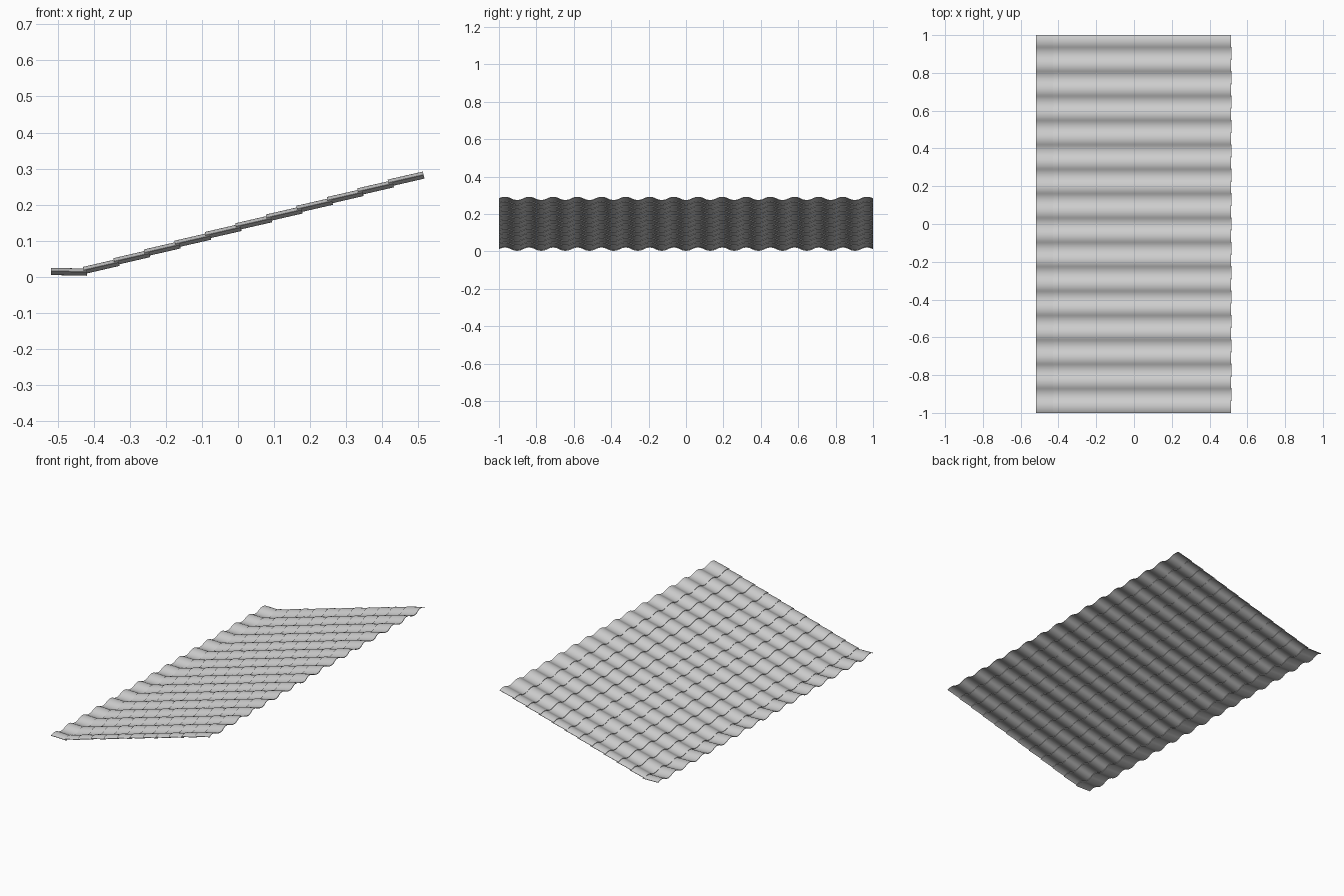
import bpy, math
from mathutils import Vector

cube = bpy.data.objects.get("Cube")
if cube:
    bpy.data.objects.remove(cube)

# Single clay-grey finish
grey = bpy.data.materials.new("light_grey_tile")
grey.use_nodes = True
colour = (0.6, 0.6, 0.6, 1)
grey.diffuse_color = colour
grey.node_tree.nodes["Principled BSDF"].inputs["Base Color"].default_value = colour

BANDS = 31          # alternating crests and pans, crest at both ends
STEPS = 8           # segments per band
WAVE = 0.0085       # half height of the wave
THICK = 0.003


def wave_profile():
    """Rounded crest and pan section as (y, height) pairs, top at height 0."""
    points = []
    for i in range(BANDS * STEPS + 1):
        s = math.sin(math.pi * i / STEPS)
        h = math.copysign(abs(s) ** 0.8, s) * WAVE - WAVE
        points.append((-1 + 2 * i / (BANDS * STEPS), h))
    return points


def tile_row(name, x, z, length, angle):
    """One course of tiles, rising from its lower top edge at (x, z)."""
    along = Vector((math.cos(angle), 0, math.sin(angle)))
    up = Vector((-math.sin(angle), 0, math.cos(angle)))
    profile = wave_profile()
    verts = []
    for d in (0, length):
        for y, h in profile:
            verts.append(Vector((x, y, z)) + along * d + up * h)
    n = len(profile)
    faces = [(i, i + n, i + n + 1, i + 1) for i in range(n - 1)]
    mesh = bpy.data.meshes.new(name)
    mesh.from_pydata(verts, [], faces)
    mesh.materials.append(grey)
    obj = bpy.data.objects.new(name, mesh)
    bpy.context.collection.objects.link(obj)
    solid = obj.modifiers.new("thickness", "SOLIDIFY")
    solid.thickness = THICK
    solid.offset = -1
    bpy.context.view_layer.update()
    bpy.ops.object.select_all(action="DESELECT")
    obj.select_set(True)
    bpy.context.view_layer.objects.active = obj
    bpy.ops.object.modifier_apply(modifier="thickness")
    # Ensure the solid shell faces outward
    bpy.ops.object.mode_set(mode="EDIT")
    bpy.ops.mesh.select_all(action="SELECT")
    bpy.ops.mesh.normals_make_consistent(inside=False)
    bpy.ops.object.mode_set(mode="OBJECT")
    bpy.ops.object.shade_smooth_by_angle(angle=math.radians(50))


# Nearly level eave course
tile_row("eave_tile_row", -0.518, 0.025, 0.1, -0.02)

# Eleven overlapping courses climbing to the ridge
for i in range(11):
    tile_row(f"roof_tile_row_{i + 1}", -0.43 + 0.0845 * i, 0.0275 + 0.0242 * i,
             0.1, math.atan(0.23))
